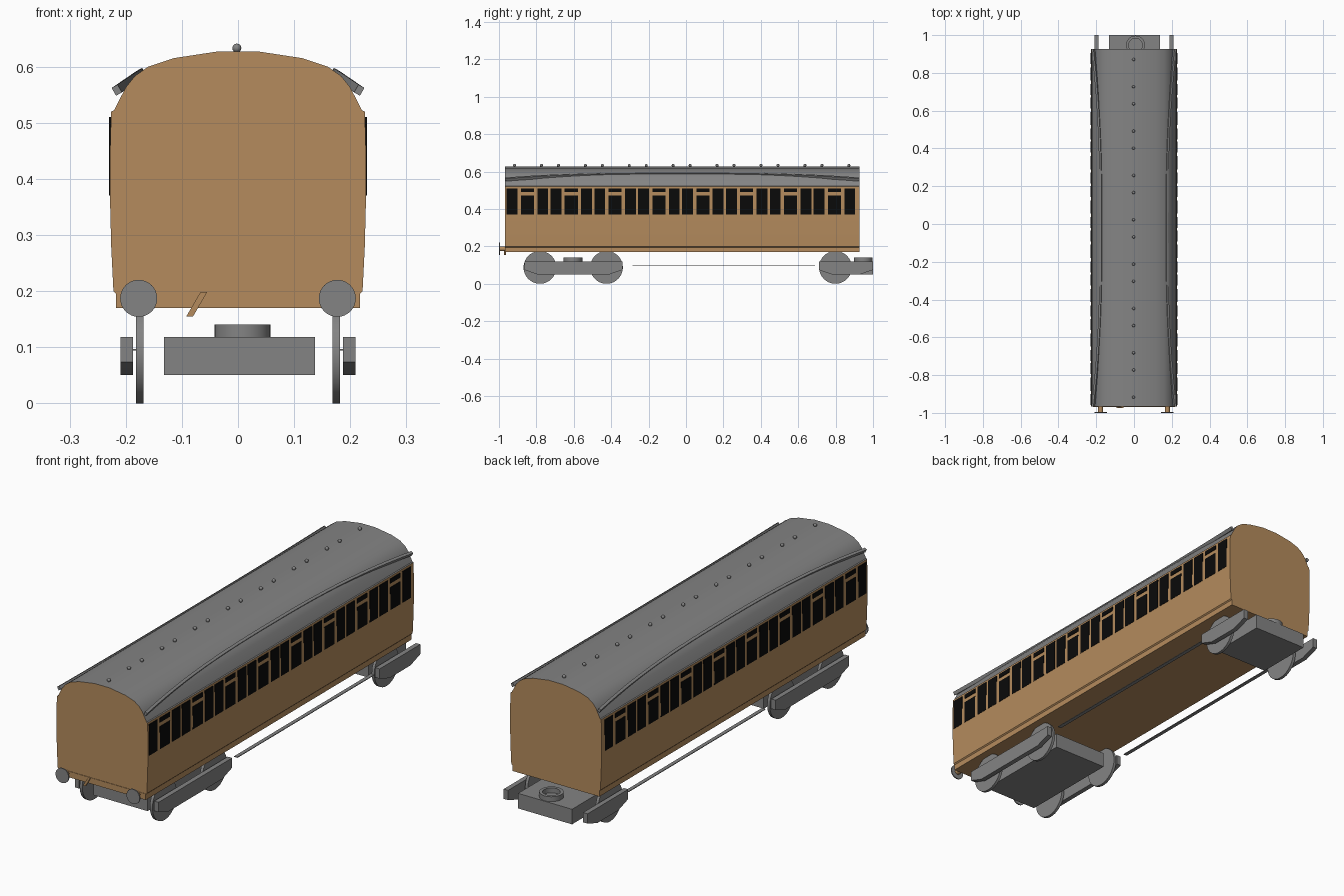
import bpy, bmesh, math
from mathutils import Matrix, Vector

cube = bpy.data.objects.get("Cube")
if cube:
    bpy.data.objects.remove(cube, do_unlink=True)


def material(name, r, g, b):
    m = bpy.data.materials.new(name)
    m.use_nodes = True
    m.diffuse_color = (r, g, b, 1)
    m.node_tree.nodes["Principled BSDF"].inputs["Base Color"].default_value = (r, g, b, 1)
    return m


TAN = material("varnished_tan", 0.46, 0.26, 0.11)
GREY = material("plain_grey", 0.23, 0.23, 0.23)
BLACK = material("window_black", 0.003, 0.003, 0.003)


def finish(name, bm, *mats):
    bmesh.ops.recalc_face_normals(bm, faces=bm.faces)
    mesh = bpy.data.meshes.new(name)
    bm.to_mesh(mesh)
    bm.free()
    for m in mats:
        mesh.materials.append(m)
    mesh.shade_smooth()
    mesh.set_sharp_from_angle(angle=math.radians(32))
    ob = bpy.data.objects.new(name, mesh)
    bpy.context.collection.objects.link(ob)
    return ob


def add_box(bm, x, y, z):
    """Box from three (low, high) ranges."""
    size = [b - a for a, b in (x, y, z)]
    mid = [(a + b) / 2 for a, b in (x, y, z)]
    bmesh.ops.create_cube(bm, size=1, matrix=Matrix.Translation(mid) @ Matrix.Diagonal((*size, 1)))


def add_disc(bm, centre, radius, depth, axis, sides=32):
    turn = Vector((0, 0, 1)).rotation_difference(Vector(axis)).to_matrix().to_4x4()
    bmesh.ops.create_cone(bm, cap_ends=True, segments=sides, radius1=radius, radius2=radius,
                          depth=depth, matrix=Matrix.Translation(centre) @ turn)


def add_loft(bm, rings):
    """Skin a list of closed rings and cap both ends."""
    loops = [[bm.verts.new(p) for p in ring] for ring in rings]
    n = len(loops[0])
    for a, b in zip(loops, loops[1:]):
        for i in range(n):
            bm.faces.new((a[i], a[(i + 1) % n], b[(i + 1) % n], b[i]))
    bm.faces.new(loops[0])
    bm.faces.new(loops[-1])


FRONT, BACK = -0.967, 0.927

# Carriage shell: one cross-section swept along the length, roof faces grey
half = [(.217, .17), (.217, .195), (.222, .2), (.226, .28), (.2285, .38), (.2285, .43),
        (.226, .52), (.221, .522), (.2, .563), (.184, .583), (.16, .6), (.115, .615), (.036, .627)]
section = half + [(-x, z) for x, z in reversed(half)]
bm = bmesh.new()
add_loft(bm, [[(x, y, z) for x, z in section] for y in (FRONT, BACK)])
bm.normal_update()
for f in bm.faces:
    if abs(f.normal.y) < 0.5 and f.calc_center_median().z > 0.521:
        f.material_index = 1
finish("carriage_body", bm, TAN, GREY)

# Windows: eight compartments, each a door light between two side lights
bm = bmesh.new()
for side in (-1, 1):
    x = sorted((side * 0.222, side * 0.2296))
    for i in range(8):
        y = -0.848 + 0.2345 * i
        for off in (-0.082, 0.082):
            add_box(bm, x, (y + off - 0.029, y + off + 0.029), (0.37, 0.51))
        add_box(bm, x, (y - 0.035, y + 0.035), (0.37, 0.472))
        add_box(bm, x, (y - 0.035, y + 0.035), (0.49, 0.51))
finish("side_windows", bm, BLACK)

# Curved rain strips on the roof shoulders
for side, name in ((1, "left"), (-1, "right")):
    rings = []
    for i in range(25):
        t = -1 + i / 12
        rise = 1 - abs(t) ** 2.5
        x, z = 0.216 - 0.044 * rise, 0.558 + 0.03 * rise
        y = (FRONT + BACK) / 2 + t * (BACK - FRONT) / 2
        along, out = Vector((0.87, 0, -0.5)), Vector((0.5, 0, 0.87))
        ring = [Vector((x, y, z)) + along * a * 0.006 + out * b * 0.008
                for a, b in ((-1, -1), (1, -1), (1, 1), (-1, 1))]
        rings.append([(side * p.x, p.y, p.z) for p in ring])
    bm = bmesh.new()
    add_loft(bm, rings)
    finish(name + "_rain_strip", bm, GREY)

# Roof ventilators in two interleaved rows
bm = bmesh.new()
for start in (-0.917, -0.773):
    for i in range(8):
        bmesh.ops.create_uvsphere(bm, u_segments=12, v_segments=8, radius=0.008,
                                  matrix=Matrix.Translation((-0.002, start + 0.2348 * i, 0.633)))
finish("roof_ventilators", bm, GREY)

# Buffers: tan shanks with grey heads
for side, name in ((1, "left"), (-1, "right")):
    bm = bmesh.new()
    add_disc(bm, (side * 0.177, -0.978, 0.187), 0.013, 0.034, (0, 1, 0), 16)
    finish(name + "_buffer_shank", bm, TAN)
    bm = bmesh.new()
    add_disc(bm, (side * 0.177, -0.9975, 0.187), 0.033, 0.005, (0, 1, 0))
    finish(name + "_buffer_head", bm, GREY)

# Sill ledge and slanted coupling hook on the front end
bm = bmesh.new()
add_box(bm, (-0.217, 0.217), (FRONT - 0.002, FRONT), (0.19, 0.198))
hook = [(-0.092, 0.155), (-0.08, 0.155), (-0.055, 0.198), (-0.067, 0.198)]
add_loft(bm, [[(x, y, z) for x, z in hook] for y in (FRONT - 0.006, FRONT + 0.004)])
finish("front_sill_and_hook", bm, TAN)


def bogie(name, y0, y1, box_y, pivot_y, axles):
    # Central block
    bm = bmesh.new()
    add_box(bm, (-0.132, 0.137), box_y, (0.05, 0.118))
    finish(name + "_block", bm, GREY)
    # Hollow pivot ring
    bm = bmesh.new()
    n = 32
    loops = []
    for r, z in ((.05, .117), (.05, .14), (.036, .14), (.036, .117)):
        loops.append([bm.verts.new((0.008 + r * math.cos(k * math.tau / n),
                                    pivot_y + r * math.sin(k * math.tau / n), z)) for k in range(n)])
    for j in range(4):
        a, b = loops[j], loops[(j + 1) % 4]
        for k in range(n):
            bm.faces.new((a[k], a[(k + 1) % n], b[(k + 1) % n], b[k]))
    finish(name + "_pivot", bm, GREY)
    # Side frames with tapered lower corners
    bm = bmesh.new()
    shape = [(y0, .118), (y0, .074), (y0 + .07, .05), (y1 - .07, .05), (y1, .074), (y1, .118)]
    for side in (-1, 1):
        add_loft(bm, [[(side * x, y, z) for y, z in shape] for x in (0.187, 0.209)])
    finish(name + "_side_frames", bm, GREY)
    # Wheels
    bm = bmesh.new()
    for y in axles:
        for side in (-1, 1):
            add_disc(bm, (side * 0.175, y, 0.0875), 0.0875, 0.013, (1, 0, 0), 40)
    finish(name + "_wheels", bm, GREY)


bogie("front_bogie", -0.864, -0.34, (-0.84, -0.365), -0.604, (-0.781, -0.425))
bogie("back_bogie", 0.71, 1.0, (0.735, 1.0), 0.947, (0.799,))

# Flat running strips between the bogies
bm = bmesh.new()
for side in (-1, 1):
    add_box(bm, sorted((side * 0.18, side * 0.197)), (-0.285, 0.69), (0.094, 0.097))
finish("underframe_strips", bm, GREY)
